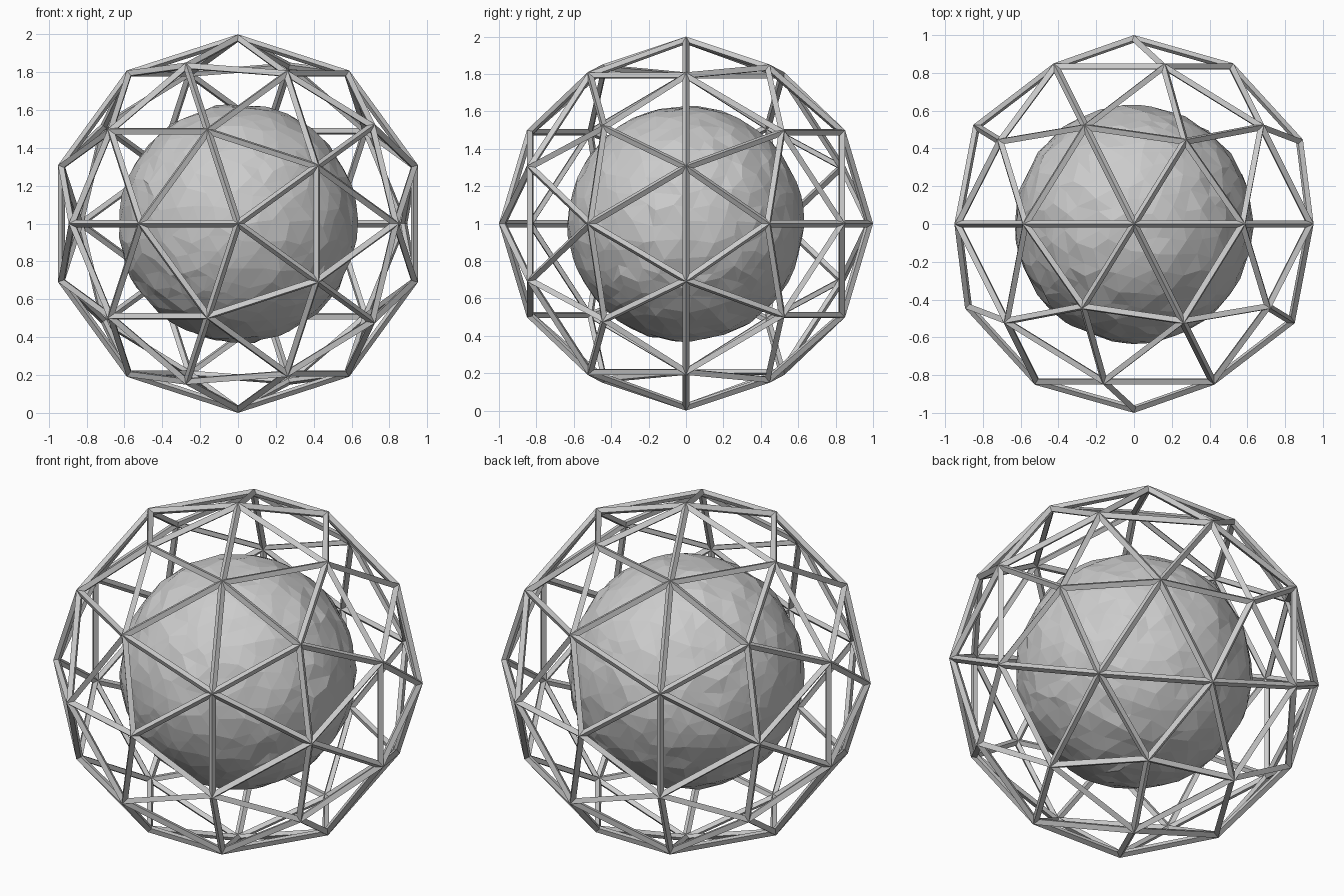
import bpy, math, random
from mathutils import Vector

if "Cube" in bpy.data.objects:
    bpy.data.objects.remove(bpy.data.objects["Cube"])

random.seed(4)
CENTRE = (0, 0, 1)

# Open geodesic cage: icosphere edges turned into struts, pole facing front
bpy.ops.mesh.primitive_ico_sphere_add(subdivisions=2, radius=1.0, location=CENTRE,
                                      rotation=(math.radians(-90), 0, 0))
cage = bpy.context.object
cage.name = "geodesic_cage"
wire = cage.modifiers.new("struts", 'WIREFRAME')
wire.thickness = 0.04
wire.offset = -1.0
wire.use_even_offset = True
wire.use_replace = True

# Faceted core: irregular low-poly ball
bpy.ops.mesh.primitive_ico_sphere_add(subdivisions=4, radius=0.63, location=CENTRE)
core = bpy.context.object
core.name = "faceted_core"
for v in core.data.vertices:
    shift = Vector([random.uniform(-1, 1) for _ in range(3)]) * 0.024
    v.co = (v.co + shift).normalized() * random.uniform(0.622, 0.638)

for part in (cage, core):
    for p in part.data.polygons:
        p.use_smooth = False
